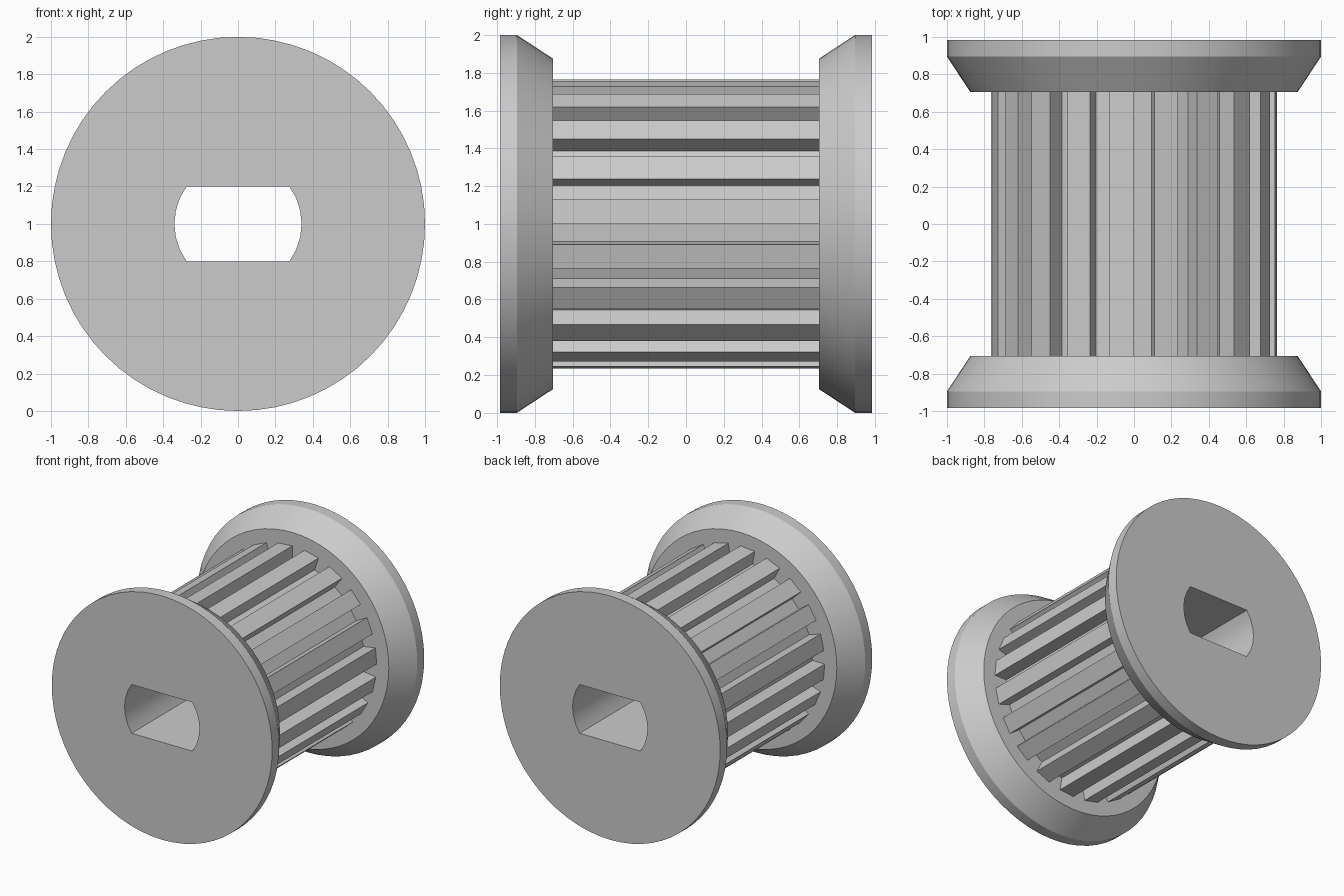
import bpy
import bmesh
from math import sin, cos, asin, radians, tau

cube = bpy.data.objects.get("Cube")
if cube:
    bpy.data.objects.remove(cube, do_unlink=True)

AXIS_Z = 1.0
TEETH = 20
TOOTH_ANGLE = radians(9.8)
TIP_R, ROOT_R = 0.765, 0.655
CORE_Y, RIM_Y, END_Y = 0.705, 0.895, 0.985

grey = bpy.data.materials.new("plain grey")
grey.use_nodes = True
colour = (0.6, 0.6, 0.6, 1)
grey.diffuse_color = colour
grey.node_tree.nodes["Principled BSDF"].inputs["Base Color"].default_value = colour


def loft(name, sections):
    """Closed solid through (y, outline) sections, outlines being (x, z) about the axis."""
    bm = bmesh.new()
    rings = [[bm.verts.new((x, y, AXIS_Z + z)) for x, z in outline]
             for y, outline in sections]
    for a, b in zip(rings, rings[1:]):
        for i in range(len(a)):
            j = (i + 1) % len(a)
            bm.faces.new((a[i], a[j], b[j], b[i]))
    bm.faces.new(rings[0])
    bm.faces.new(rings[-1])
    bmesh.ops.recalc_face_normals(bm, faces=bm.faces)
    mesh = bpy.data.meshes.new(name)
    bm.to_mesh(mesh)
    bm.free()
    mesh.materials.append(grey)
    obj = bpy.data.objects.new(name, mesh)
    bpy.context.collection.objects.link(obj)
    return obj


def polar(r, angle):
    return r * sin(angle), r * cos(angle)


def circle(r, n=64):
    return [polar(r, tau * i / n) for i in range(n)]


# Toothed core: straight radial flanks, flat tips and flat roots
gear = []
for i in range(TEETH):
    end = tau * i / TEETH
    start = end - TOOTH_ANGLE
    gear += [polar(ROOT_R, start), polar(TIP_R, start),
             polar(TIP_R, end), polar(ROOT_R, end)]
parts = [loft("toothed_core", [(-CORE_Y, gear), (CORE_Y, gear)])]

# Flanges with a cone on the inner side
for name, side in (("front_flange", -1), ("back_flange", 1)):
    parts.append(loft(name, [(side * CORE_Y, circle(0.875)),
                             (side * RIM_Y, circle(1.0)),
                             (side * END_Y, circle(1.0))]))

# Bore with two flats, cut through every part
BORE_R, FLAT_Z, STEPS = 0.34, 0.2, 6
half = asin(FLAT_Z / BORE_R)
arc = [half * (2 * i / STEPS - 1) for i in range(STEPS + 1)]
bore = [(BORE_R * cos(a), BORE_R * sin(a)) for a in arc]
bore += [(-x, -z) for x, z in bore]
cutter = loft("bore_cutter", [(-1.2, bore), (1.2, bore)])
cutter.hide_render = True

for obj in parts:
    bpy.ops.object.select_all(action='DESELECT')
    obj.select_set(True)
    bpy.context.view_layer.objects.active = obj
    cut = obj.modifiers.new("bore", 'BOOLEAN')
    cut.operation = 'DIFFERENCE'
    cut.solver = 'EXACT'
    cut.object = cutter
    bpy.ops.object.modifier_apply(modifier=cut.name)
    bpy.ops.object.shade_smooth_by_angle(angle=radians(25))

bpy.data.objects.remove(cutter, do_unlink=True)
